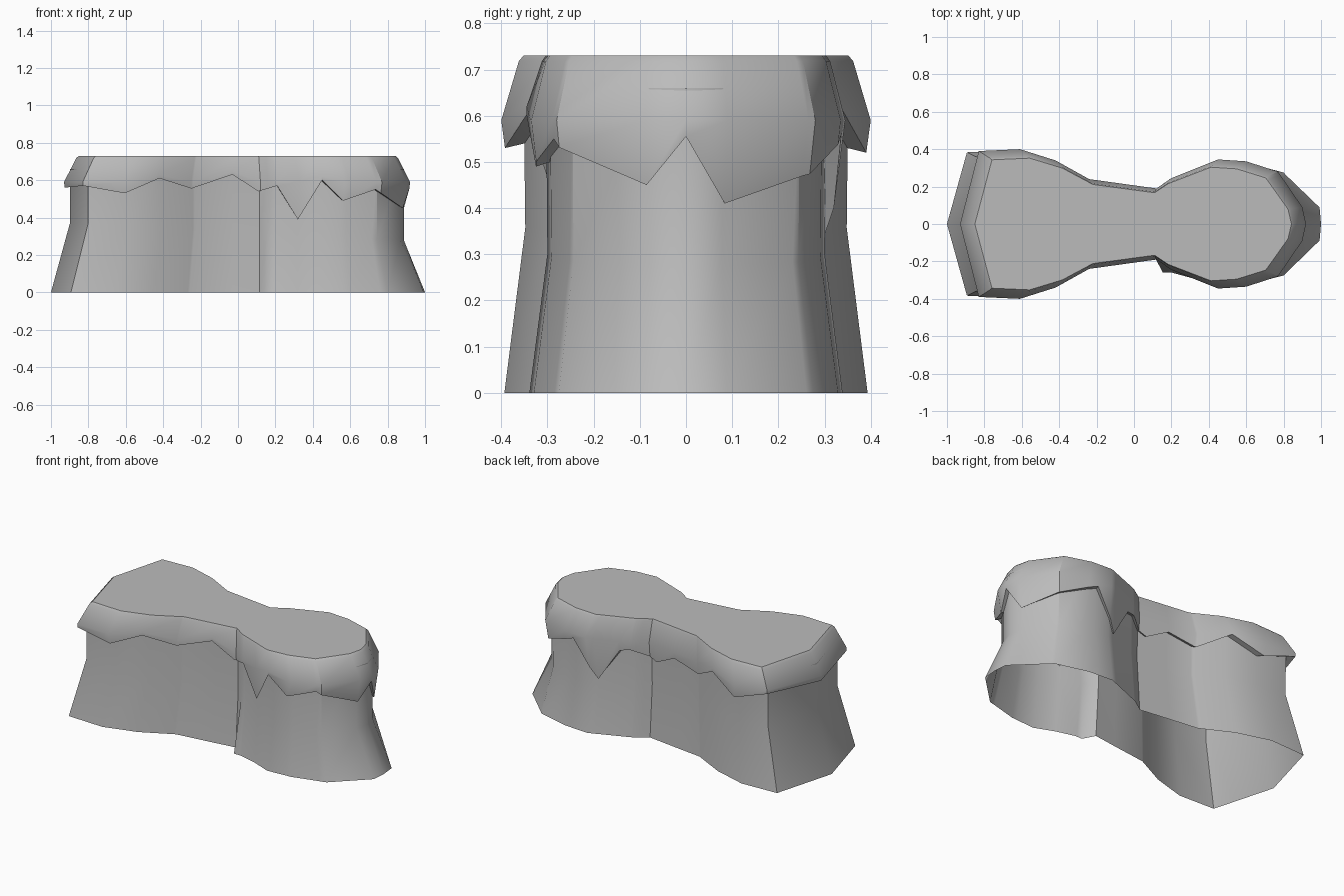
import bpy
import bmesh
import math

if "Cube" in bpy.data.objects:
    bpy.data.objects.remove(bpy.data.objects["Cube"], do_unlink=True)

stone = bpy.data.materials.new("grey_stone")
stone.use_nodes = True
GREY = (0.5, 0.5, 0.5, 1)
stone.diffuse_color = GREY
stone.node_tree.nodes["Principled BSDF"].inputs["Base Color"].default_value = GREY

TOP = 0.73
FLARE = 0.58

# Half width of the overhang along the length
WIDTH = [(-.93, 0), (-.83, .39), (-.61, .4), (-.42, .34), (-.24, .24), (.12, .19),
         (.2, .245), (.45, .345), (.6, .335), (.77, .28), (.9, .09), (.92, 0)]
# Height of the ragged lower edge of the overhang on each side
FRONT = [(-.93, .56), (-.83, .57), (-.61, .53), (-.42, .61), (-.25, .555), (-.03, .63),
         (.11, .54), (.21, .57), (.33, .39), (.45, .6), (.57, .49), (.74, .55),
         (.9, .45), (.92, .555)]
BACK = [(-.93, .56), (-.83, .6), (-.61, .52), (-.42, .61), (-.25, .51), (-.07, .55),
        (.07, .48), (.21, .54), (.27, .53), (.41, .33), (.54, .56), (.78, .47),
        (.9, .41), (.92, .555)]


def lerp(table, x):
    for (x0, v0), (x1, v1) in zip(table, table[1:]):
        if x <= x1:
            return v0 + (v1 - v0) * (x - x0) / (x1 - x0)
    return table[-1][1]


def outline():
    """Closed loop of (x, y, ragged height), front from left to right, then the back."""
    loop = []
    for side, edge in ((-1, FRONT), (1, BACK)):
        xs = sorted({x for x, _ in WIDTH + edge} | {.16})
        xs = xs[:-1] if side < 0 else xs[:0:-1]
        loop += [(x, side * lerp(WIDTH, x), lerp(edge, x)) for x in xs]
    return loop


def loft(name, rings, close_top):
    bm = bmesh.new()
    loops = [[bm.verts.new(p) for p in ring] for ring in rings]
    n = len(loops[0])
    for low, high in zip(loops, loops[1:]):
        for i in range(n):
            j = (i + 1) % n
            bm.faces.new((low[i], low[j], high[j], high[i]))
    if close_top:
        bm.faces.new(loops[-1])
    mesh = bpy.data.meshes.new(name)
    bm.to_mesh(mesh)
    bm.free()
    mesh.materials.append(stone)
    obj = bpy.data.objects.new(name, mesh)
    bpy.context.collection.objects.link(obj)
    bpy.ops.object.select_all(action="DESELECT")
    obj.select_set(True)
    bpy.context.view_layer.objects.active = obj
    bpy.ops.object.shade_smooth_by_angle(angle=math.radians(35))
    return obj


LOOP = outline()


def wall(p):
    return p[0] * .965, p[1] * .87


def foot(p):
    # Spreading foot, with a shoulder that juts out at the front of the neck
    x, y = wall(p)
    x *= 1.115 if x < 0 else 1 + .15 * (x / .88) ** 4
    y *= 1.13
    if y < 0 and .14 < p[0] < .4:
        y = min(y, -.26)
    return max(-1, min(1, x)), y, 0


def waist(p):
    x, y = wall(p)
    return x, y, .325 - .055 * x


def wall_top(p):
    x, y = wall(p)
    return x, y * 1.01, .66


def ragged(p):
    # Teeth hanging below the flare curl back towards the wall
    k = max(0, FLARE - p[2]) * .4
    return p[0] * (1 - .4 * k), p[1] * (1 - k), p[2]


def lip(p):
    x, y = wall(p)
    return x * .99, y * .98, p[2] + .012


def flare(p):
    return p[0], p[1], max(FLARE + .01, p[2] + .02)


def scaled(sx, sy, z):
    return [(x * sx, y * sy, z) for x, y, _ in LOOP]


# Hollow rock wall, open underneath
loft("rock_wall", [[f(p) for p in LOOP] for f in (foot, waist, wall_top)], False)

# Overhanging top layer with a ragged edge
loft("ragged_top_layer",
     [[f(p) for p in LOOP] for f in (lip, ragged, flare)]
     + [scaled(.93, .905, TOP - .012), scaled(.915, .88, TOP)], True)
